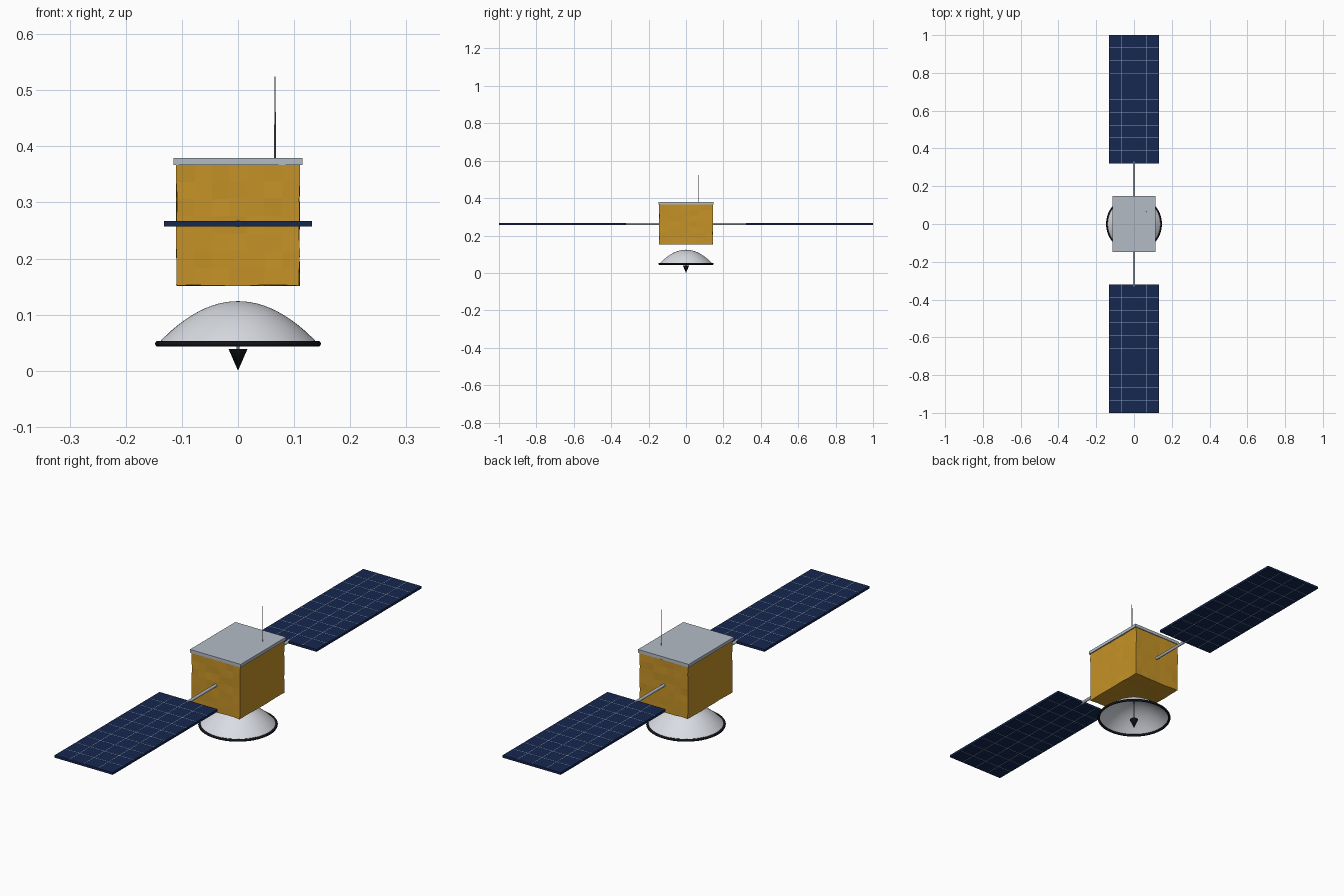
import bpy, bmesh, math, random
from mathutils import Matrix, Vector

if "Cube" in bpy.data.objects:
    bpy.data.objects.remove(bpy.data.objects["Cube"])

random.seed(4)


def material(name, rgb):
    m = bpy.data.materials.new(name)
    m.diffuse_color = (*rgb, 1)
    m.use_nodes = True
    m.node_tree.nodes["Principled BSDF"].inputs["Base Color"].default_value = m.diffuse_color
    return m


GOLD = material("gold_foil", (0.56, 0.29, 0.02))
SILVER = material("silver", (0.45, 0.50, 0.56))
NAVY = material("solar_cell", (0.008, 0.02, 0.08))
LINE = material("cell_line", (0.25, 0.38, 0.55))
WHITE = material("dish_white", (0.70, 0.72, 0.77))
BLACK = material("black", (0.006, 0.007, 0.01))
STEEL = material("steel", (0.18, 0.20, 0.23))


def finish(name, bm, mat, smooth=False):
    bmesh.ops.recalc_face_normals(bm, faces=bm.faces)
    me = bpy.data.meshes.new(name)
    bm.to_mesh(me)
    bm.free()
    ob = bpy.data.objects.new(name, me)
    bpy.context.collection.objects.link(ob)
    me.materials.append(mat)
    if smooth:
        bpy.ops.object.select_all(action='DESELECT')
        ob.select_set(True)
        bpy.context.view_layer.objects.active = ob
        bpy.ops.object.shade_smooth_by_angle(angle=math.radians(40))
    return ob


def add_box(bm, center, size):
    bmesh.ops.create_cube(bm, size=1, matrix=Matrix.Translation(center) @ Matrix.Diagonal((*size, 1)))


def box(name, center, size, mat):
    bm = bmesh.new()
    add_box(bm, center, size)
    return finish(name, bm, mat)


def rod(name, a, b, r1, r2, mat, sides=16):
    a, b = Vector(a), Vector(b)
    d = b - a
    bm = bmesh.new()
    bmesh.ops.create_cone(bm, cap_ends=True, segments=sides, radius1=r1, radius2=r2, depth=d.length,
                          matrix=Matrix.Translation((a + b) / 2) @ d.to_track_quat('Z', 'Y').to_matrix().to_4x4())
    return finish(name, bm, mat, True)


def lathe(name, profile, mat, sides=48, closed=False):
    bm = bmesh.new()
    vs = [bm.verts.new((r, 0, z)) for r, z in profile]
    es = [bm.edges.new(p) for p in zip(vs, vs[1:] + (vs[:1] if closed else []))]
    bmesh.ops.spin(bm, geom=vs + es, cent=(0, 0, 0), axis=(0, 0, 1), angle=math.tau,
                   steps=sides, use_merge=True)
    bmesh.ops.remove_doubles(bm, verts=bm.verts, dist=1e-5)
    return finish(name, bm, mat, True)


# Body wrapped in slightly crinkled foil
bm = bmesh.new()
add_box(bm, (0, 0, 0.26), (0.219, 0.287, 0.216))
bmesh.ops.subdivide_edges(bm, edges=bm.edges, cuts=6, use_grid_fill=True)
for v in bm.verts:
    v.co += Vector([random.uniform(-0.0012, 0.0012) for _ in range(3)])
finish("foil_body", bm, GOLD)

# Top plate and whip antenna
box("top_plate", (0, 0, 0.373), (0.23, 0.294, 0.013), SILVER)
rod("whip_antenna", (0.066, 0.066, 0.378), (0.066, 0.066, 0.524), 0.0018, 0.001, STEEL, 10)

# Solar wings: boom, panel and raised cell grid on each side
for side, s in (("left", -1), ("right", 1)):
    rod(f"{side}_boom", (0, s * 0.13, 0.262), (0, s * 0.33, 0.262), 0.006, 0.006, SILVER)
    box(f"{side}_solar_panel", (0, s * 0.66, 0.262), (0.264, 0.68, 0.0095), NAVY)
    bm = bmesh.new()
    for i in range(1, 4):
        add_box(bm, (-0.132 + i * 0.066, s * 0.66, 0.262), (0.0025, 0.678, 0.0105))
    for j in range(1, 10):
        add_box(bm, (0, s * (0.32 + j * 0.068), 0.262), (0.262, 0.0025, 0.0105))
    finish(f"{side}_cell_grid", bm, LINE)

# Parabolic dish opening downward, with dark rim
lathe("dish", [(0.143 * i / 12, 0.124 - 0.076 * (i / 12) ** 2) for i in range(13)], WHITE)
lathe("dish_rim", [(0.143 + 0.005 * math.cos(k * math.tau / 10), 0.048 + 0.005 * math.sin(k * math.tau / 10))
                   for k in range(10)], BLACK, closed=True)

# Feed stalk and horn
rod("feed_stalk", (0, 0, 0.123), (0, 0, 0.035), 0.003, 0.003, STEEL, 12)
rod("feed_horn", (0, 0, 0.039), (0, 0, 0), 0.017, 0.0, BLACK, 20)
